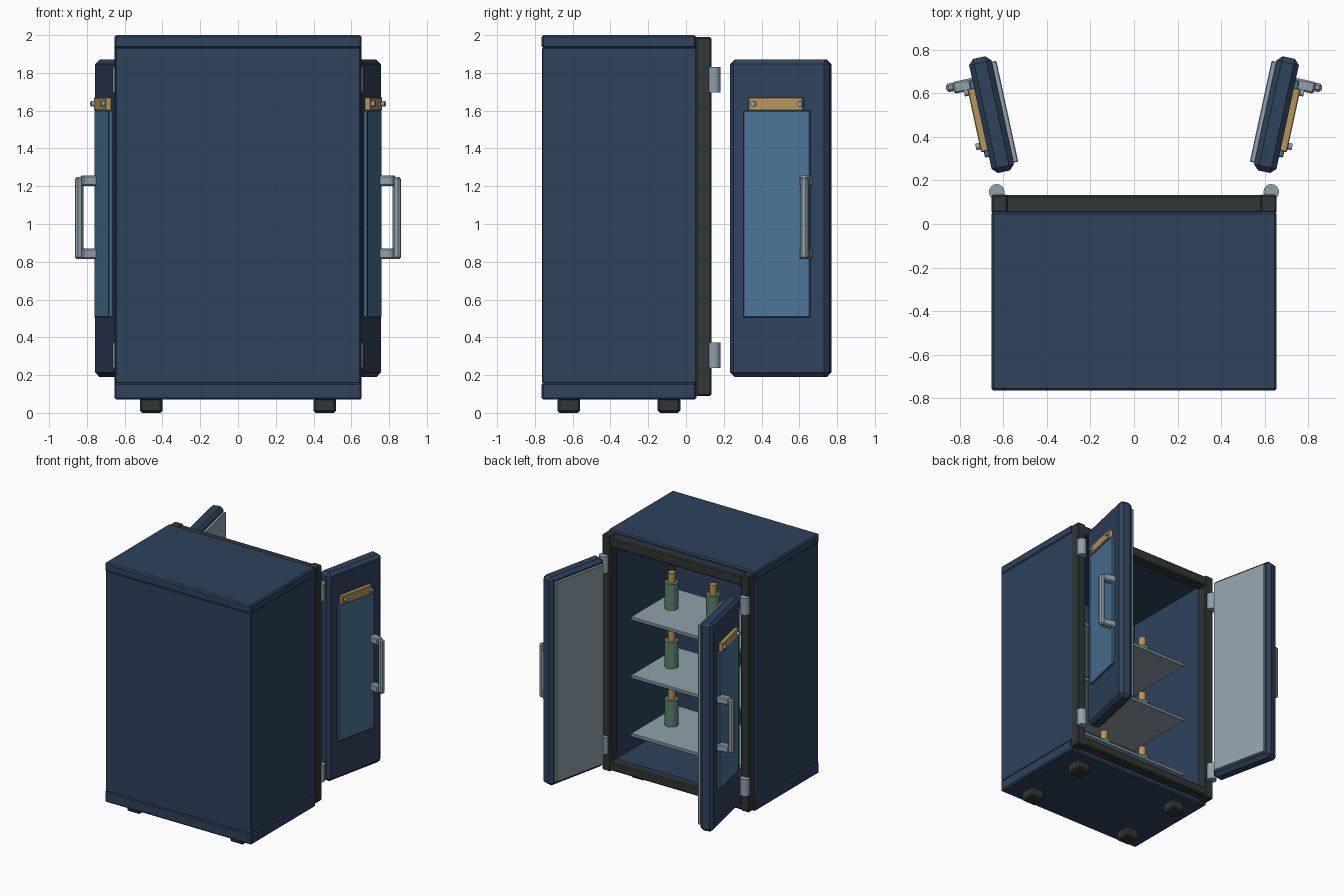
import bpy, bmesh, math
from mathutils import Matrix, Vector

if "Cube" in bpy.data.objects:
    bpy.data.objects.remove(bpy.data.objects["Cube"])


def lin(c):
    return tuple((v / 255) ** 2.2 for v in c) + (1.0,)


def material(name, rgb):
    m = bpy.data.materials.new(name)
    m.diffuse_color = lin(rgb)
    m.use_nodes = True
    m.node_tree.nodes["Principled BSDF"].inputs["Base Color"].default_value = m.diffuse_color
    return m


NAVY = material("navy_paint", (50, 68, 93))
DARK = material("dark_rubber", (50, 58, 56))
STEEL = material("steel", (142, 160, 170))
BLUE = material("blue_glass", (76, 116, 150))
BRASS = material("brass", (182, 148, 92))
GREEN = material("green_glass", (92, 130, 108))
CORK = material("cork", (190, 145, 80))
I = Matrix.Identity(4)


def finish(name, bm, mat, M):
    bm.transform(M)
    bmesh.ops.recalc_face_normals(bm, faces=bm.faces)
    me = bpy.data.meshes.new(name)
    bm.to_mesh(me)
    bm.free()
    me.materials.append(mat)
    ob = bpy.data.objects.new(name, me)
    bpy.context.collection.objects.link(ob)
    return ob


def box(name, x, y, z, mat, bevel=0.0, M=I):
    """Chamfered box from (min, max) ranges."""
    bm = bmesh.new()
    bmesh.ops.create_cube(bm, size=1)
    for v in bm.verts:
        v.co = Vector([(a + b) / 2 + c * (b - a) for (a, b), c in zip((x, y, z), v.co)])
    if bevel:
        bmesh.ops.bevel(bm, geom=list(bm.edges), offset=bevel, segments=1,
                        affect='EDGES', profile=0.5)
    return finish(name, bm, mat, M)


def cyl(name, centre, r, depth, mat, M=I, R=I, n=16):
    bm = bmesh.new()
    bmesh.ops.create_cone(bm, cap_ends=True, segments=n, radius1=r, radius2=r,
                          depth=depth, matrix=Matrix.Translation(centre) @ R)
    ob = finish(name, bm, mat, M)
    ob.data.shade_smooth()
    ob.data.set_sharp_from_angle(angle=math.radians(40))
    return ob


# Cabinet shell, open at +y
box("top_slab", (-.655, .655), (-.765, .055), (1.93, 2.0), NAVY, .01)
box("bottom_slab", (-.655, .655), (-.765, .055), (.07, .16), NAVY, .01)
box("closed_panel", (-.65, .65), (-.762, -.70), (.155, 1.935), NAVY, .006)
for s, side in ((1, "right"), (-1, "left")):
    box(side + "_wall", sorted((s * .59, s * .65)), (-.76, .055), (.155, 1.935), NAVY, .006)

# Door frame
box("frame_top", (-.60, .60), (.05, .132), (1.90, 1.98), DARK, .008)
box("frame_bottom", (-.60, .60), (.05, .132), (.10, .17), DARK, .008)

# Bottle shelves
for i, z in enumerate((.335, .805, 1.275)):
    box(f"shelf_{i}", (-.525, .525), (-.635, -.045), (z - .013, z + .013), STEEL, .004)
    for j, x in enumerate((-.37, 0, .37)):
        cyl(f"bottle_{i}_{j}", (x, -.345, z + .118), .052, .21, GREEN)
        cyl(f"bottle_stopper_{i}_{j}", (x, -.345, z + .26), .028, .085, CORK)

A = math.radians(12.2)
for s, side in ((1, "right"), (-1, "left")):
    # Posts, feet and hinges
    box(side + "_frame_post", sorted((s * .58, s * .655)), (.05, .135), (.09, 1.99), DARK, .008)
    for j, y in enumerate((-.62, -.09)):
        box(f"{side}_foot_{j}", sorted((s * .40, s * .52)), (y - .06, y + .06), (0, .08), DARK, .012)
    for j, z in enumerate((.305, 1.765)):
        cyl(f"{side}_hinge_{j}", (s * .63, .147, z), .036, .135, STEEL)

    # Open door: local x runs to the free edge, local y points outward
    M = Matrix(((s * math.sin(A), s * math.cos(A), 0, s * .654),
                (math.cos(A), -math.sin(A), 0, .502),
                (0, 0, 1, 0), (0, 0, 0, 1)))
    box(side + "_door", (-.268, .268), (-.0525, .0525), (.19, 1.87), NAVY, .024, M)
    box(side + "_door_liner", (-.237, .237), (-.074, -.045), (.225, 1.835), STEEL, .004, M)
    box(side + "_door_window", (-.187, .172), (.045, .071), (.505, 1.60), BLUE, .004, M)
    box(side + "_door_plate", (-.159, .138), (.045, .083), (1.60, 1.67), BRASS, .004, M)
    for j, u in enumerate((-.13, .122)):
        cyl(f"{side}_plate_screw_{j}", (u, .087, 1.636), .015, .03, STEEL, M,
            Matrix.Rotation(math.pi / 2, 4, 'X'), 12)

    # Handle
    for j, z in enumerate((.843, 1.229)):
        box(f"{side}_handle_post_{j}", (.129, .184), (.045, .146), (z - .028, z + .028), STEEL, .008, M)
    box(side + "_handle_bar", (.142, .182), (.136, .178), (.815, 1.248), STEEL, .011, M)
